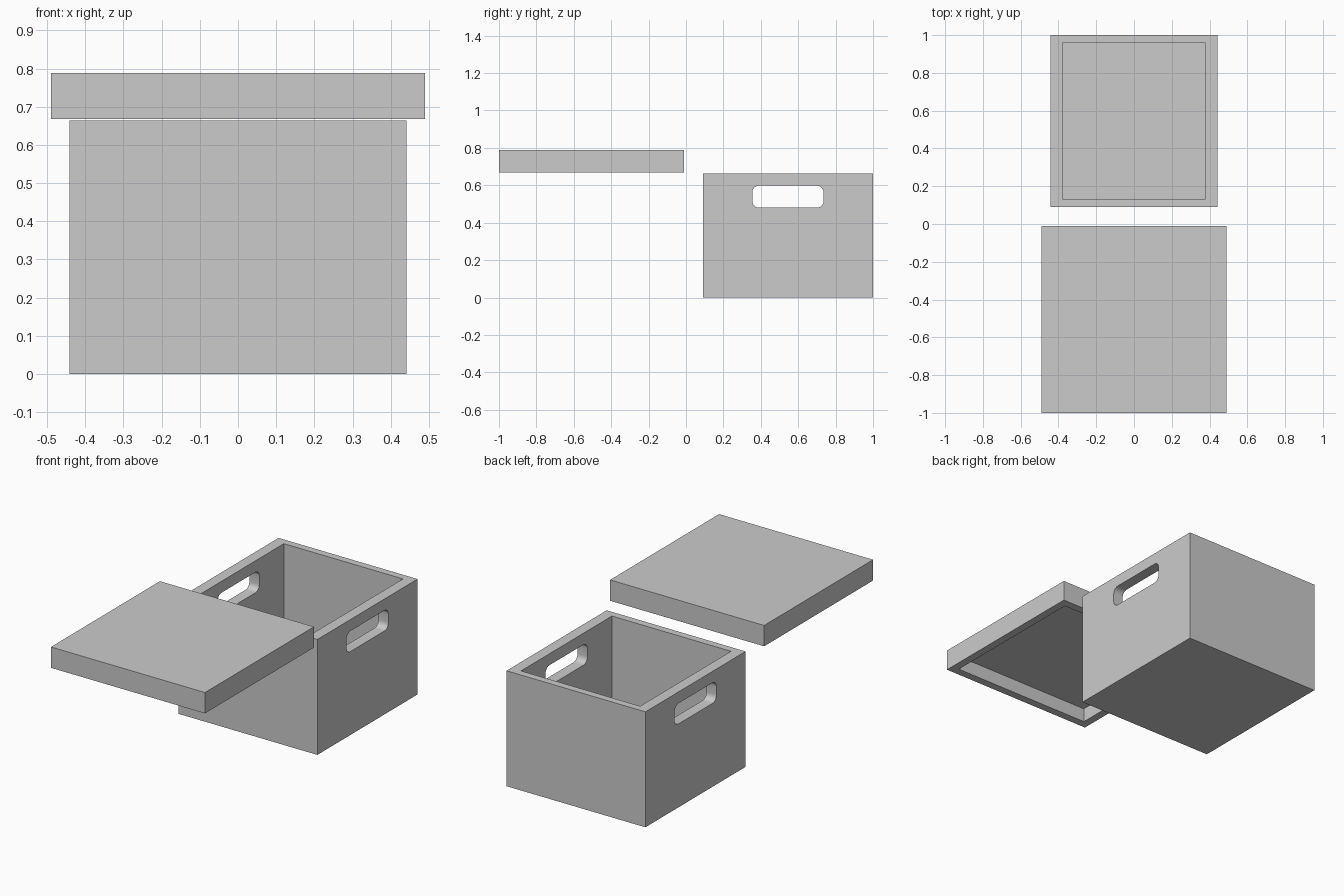
import bpy, bmesh
from mathutils import Vector

if "Cube" in bpy.data.objects:
    bpy.data.objects.remove(bpy.data.objects["Cube"])


def block(name, size, center):
    """Closed cuboid whose mesh is centred on the object origin."""
    bm = bmesh.new()
    bmesh.ops.create_cube(bm, size=1)
    bmesh.ops.scale(bm, vec=size, verts=bm.verts)
    mesh = bpy.data.meshes.new(name)
    bm.to_mesh(mesh)
    bm.free()
    obj = bpy.data.objects.new(name, mesh)
    obj.location = center
    bpy.context.collection.objects.link(obj)
    return obj


def hollow(obj, side, wall_x, wall_y, depth):
    """Open the face on one z side and sink a pocket into it."""
    bm = bmesh.new()
    bm.from_mesh(obj.data)
    bm.normal_update()
    face = next(f for f in bm.faces if f.normal.z * side > 0.9)
    bmesh.ops.inset_region(bm, faces=[face], thickness=0.01)
    size = obj.dimensions if obj.dimensions.length else Vector(obj.bound_box[6]) - Vector(obj.bound_box[0])
    for v in face.verts:
        v.co.x = (size.x / 2 - wall_x) * (1 if v.co.x > 0 else -1)
        v.co.y = (size.y / 2 - wall_y) * (1 if v.co.y > 0 else -1)
    bottom = bmesh.ops.extrude_discrete_faces(bm, faces=[face])["faces"][0]
    for v in bottom.verts:
        v.co.z -= side * depth
    bmesh.ops.recalc_face_normals(bm, faces=bm.faces)
    bm.to_mesh(obj.data)
    bm.free()


# Storage box, open at the top
box = block("box", (0.884, 0.91, 0.664), (0, 0.545, 0.332))
hollow(box, 1, 0.063, 0.042, 0.61)

# Rounded slot that cuts a hand hole through both side walls
slot = block("handle_cutter", (1.2, 0.38, 0.118), (0, 0.545, 0.539))
bm = bmesh.new()
bm.from_mesh(slot.data)
long_edges = [e for e in bm.edges if abs(e.verts[0].co.x - e.verts[1].co.x) > 1]
bmesh.ops.bevel(bm, geom=long_edges, offset=0.035, segments=6, profile=0.5, affect='EDGES')
bm.to_mesh(slot.data)
bm.free()
slot.hide_render = True
slot.hide_set(True)

cut = box.modifiers.new("hand_holes", 'BOOLEAN')
cut.operation = 'DIFFERENCE'
cut.solver = 'EXACT'
cut.object = slot

# Lid, hovering in front of the box, hollow underneath
lid = block("lid", (0.98, 0.99, 0.12), (0, -0.505, 0.728))
hollow(lid, -1, 0.046, 0.046, 0.08)

# Smooth the slot corners, keep all other edges sharp
bpy.ops.object.select_all(action='DESELECT')
box.select_set(True)
bpy.context.view_layer.objects.active = box
bpy.ops.object.modifier_apply(modifier=cut.name)
bpy.ops.object.shade_smooth_by_angle()
bpy.data.objects.remove(slot)
